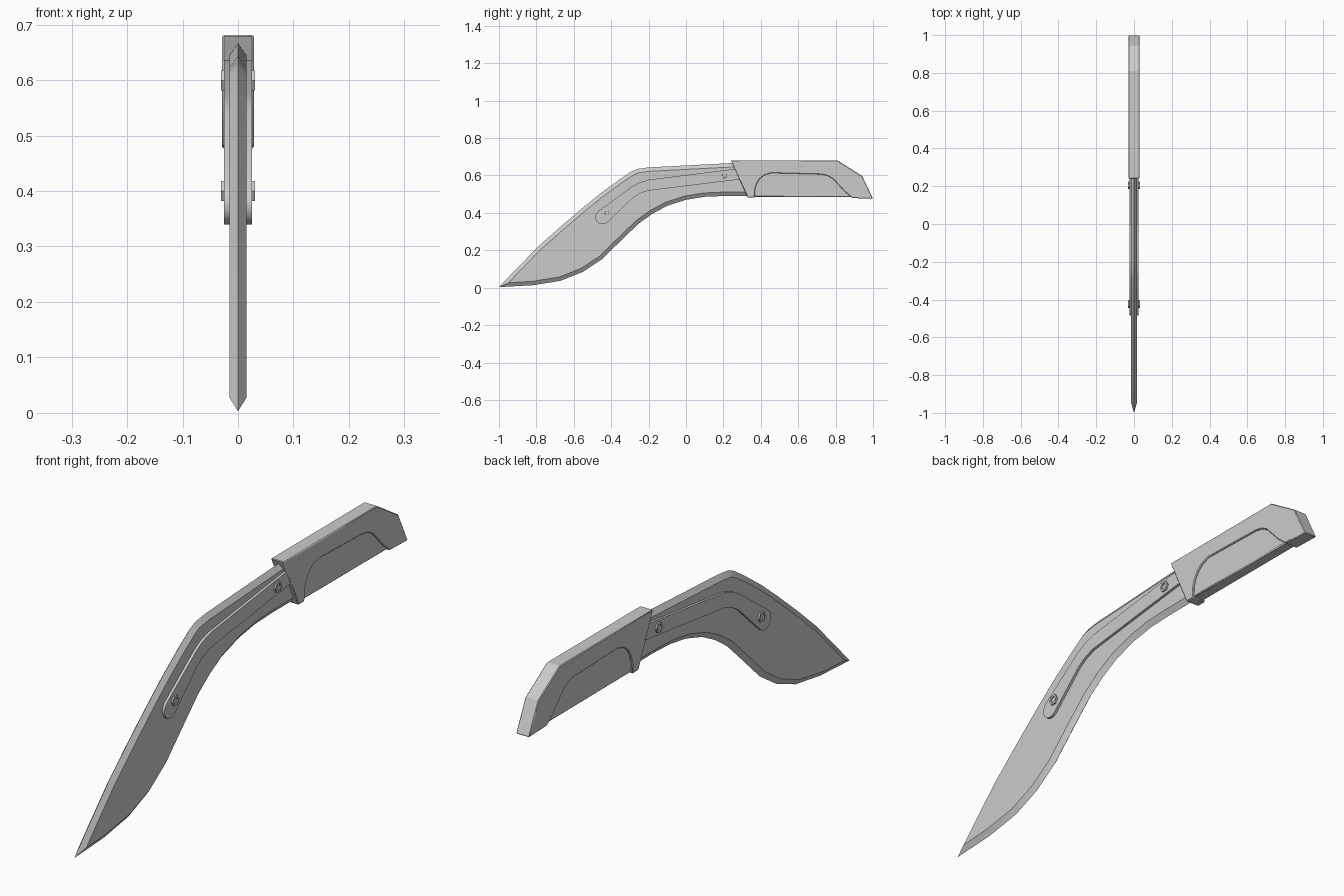
import bpy, bmesh, math
from mathutils import Vector, Matrix

if "Cube" in bpy.data.objects:
    bpy.data.objects.remove(bpy.data.objects["Cube"])


def finish(name, bm, bevel=0.0):
    bmesh.ops.recalc_face_normals(bm, faces=bm.faces)
    me = bpy.data.meshes.new(name)
    bm.to_mesh(me)
    bm.free()
    ob = bpy.data.objects.new(name, me)
    bpy.context.collection.objects.link(ob)
    if bevel:
        m = ob.modifiers.new("bevel", 'BEVEL')
        m.width, m.segments, m.limit_method = bevel, 1, 'ANGLE'
        m.angle_limit = math.radians(40)
    bpy.ops.object.select_all(action='DESELECT')
    ob.select_set(True)
    bpy.context.view_layer.objects.active = ob
    bpy.ops.object.shade_smooth_by_angle(angle=math.radians(28))
    return ob


def slab(name, pts, half, bevel=0.0):
    """Side profile (y, z) extruded evenly about x = 0."""
    bm = bmesh.new()
    f = bm.faces.new([bm.verts.new((-half, y, z)) for y, z in pts])
    r = bmesh.ops.extrude_face_region(bm, geom=[f])
    vs = [v for v in r["geom"] if isinstance(v, bmesh.types.BMVert)]
    bmesh.ops.translate(bm, verts=vs, vec=(2 * half, 0, 0))
    return finish(name, bm, bevel)


def inset(pts, d):
    """Mitred inward offset of a clockwise profile."""
    out, n = [], len(pts)
    for i in range(n):
        a, b, c = (Vector(pts[(i + k) % n]) for k in (-1, 0, 1))
        u, v = (b - a).normalized(), (c - b).normalized()
        n1, n2 = Vector((u.y, -u.x)), Vector((v.y, -v.x))
        out.append(b + (n1 + n2) * (d / (1 + n1.dot(n2))))
    return out


# Blade: curved outline ground to an edge all round
outline = [(-1, 0.003), (-0.9, 0.108), (-0.79, 0.22), (-0.68, 0.318), (-0.57, 0.412),
           (-0.46, 0.502), (-0.36, 0.575), (-0.29, 0.622), (-0.26, 0.635), (-0.2, 0.643),
           (0.24, 0.666), (0.42, 0.668), (0.42, 0.49), (0.2, 0.49), (0.1, 0.486),
           (0.0, 0.47), (-0.1, 0.438), (-0.18, 0.395), (-0.25, 0.345), (-0.31, 0.288),
           (-0.38, 0.22), (-0.45, 0.152), (-0.55, 0.085), (-0.67, 0.037), (-0.82, 0.013)]
bm = bmesh.new()
edge = [bm.verts.new((0, y, z)) for y, z in outline]
for s in (-1, 1):
    flat = [bm.verts.new((s * 0.015, p.x, p.y)) for p in inset(outline, 0.021)]
    bm.faces.new(flat)
    for i in range(len(edge)):
        j = (i + 1) % len(edge)
        bm.faces.new((edge[i], edge[j], flat[j], flat[i]))
finish("blade", bm)

# Reinforcing strip on both blade faces, with a rounded end
cy, cz, r = -0.447, 0.377, 0.038
cap = [(cy + r * math.cos(a), cz + r * math.sin(a))
       for a in (math.radians(128 + 180 * k / 8) for k in range(9))]
strip = cap + [(-0.287, 0.477), (-0.25, 0.501), (-0.206, 0.518), (0.32, 0.583),
               (0.32, 0.641), (0.27, 0.636), (-0.2, 0.577), (-0.25, 0.562), (-0.29, 0.54)]
slab("blade_strip", strip, 0.025)

# Through bolts with recessed heads
for y, z in ((-0.423, 0.4), (0.205, 0.599)):
    bm = bmesh.new()
    bmesh.ops.create_cone(bm, cap_ends=True, segments=6, radius1=0.021, radius2=0.021,
                          depth=0.062, matrix=Matrix.Translation((0, y, z)) @
                          Matrix.Rotation(math.pi / 2, 4, 'Y'))
    ends = [f for f in bm.faces if abs(f.normal.x) > 0.9]
    bmesh.ops.inset_individual(bm, faces=ends, thickness=0.008)
    bmesh.ops.inset_individual(bm, faces=ends, thickness=0.001, depth=-0.004)
    finish("strip_bolt", bm)

# Handle frame with an arched opening, and the recessed grip panel filling it
arch = [(0.367, 0.481), (0.369, 0.525), (0.378, 0.555), (0.395, 0.582), (0.42, 0.602),
        (0.455, 0.613), (0.72, 0.606), (0.755, 0.599), (0.785, 0.582), (0.812, 0.553),
        (0.85, 0.512), (0.89, 0.479)]
frame = [(0.24, 0.681), (0.81, 0.681), (0.942, 0.597), (1.0, 0.476)] + arch[::-1] + [(0.33, 0.481)]
slab("handle_frame", frame, 0.0285, 0.003)
panel = [(0.35, 0.486), (0.35, 0.63), (0.8, 0.63), (0.9, 0.55), (0.91, 0.484)]
slab("grip_panel", panel, 0.0225, 0.004)
